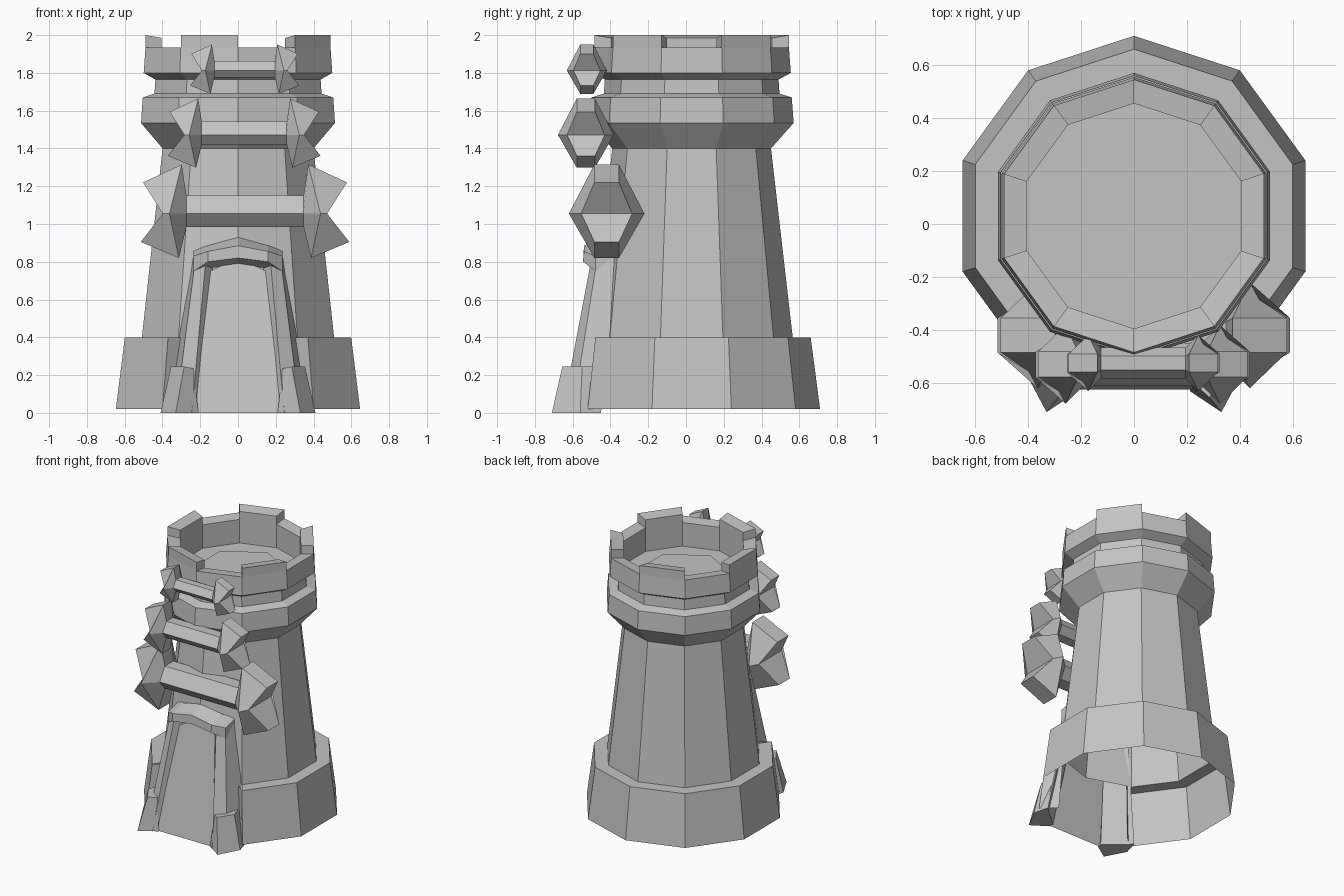
import bpy, bmesh
from math import sin, cos, radians

cube = bpy.data.objects.get("Cube")
if cube:
    bpy.data.objects.remove(cube)

stone = bpy.data.materials.new("grey stone")
stone.use_nodes = True
GREY = (0.55, 0.55, 0.55, 1)
stone.diffuse_color = GREY
stone.node_tree.nodes["Principled BSDF"].inputs["Base Color"].default_value = GREY
CENTRE_Y = 0.03
SIDES = 10


def finish(name, bm):
    bmesh.ops.recalc_face_normals(bm, faces=bm.faces[:])
    mesh = bpy.data.meshes.new(name)
    bm.to_mesh(mesh)
    bm.free()
    mesh.materials.append(stone)
    obj = bpy.data.objects.new(name, mesh)
    bpy.context.collection.objects.link(obj)
    return obj


def loft(name, rings, cap_start=True, cap_end=True, skip=None):
    """Join matching rings of points with quads; skip(ring, side) leaves a gap."""
    bm = bmesh.new()
    vs = [[bm.verts.new(p) for p in ring] for ring in rings]
    n = len(rings[0])
    for r in range(len(vs) - 1):
        for i in range(n):
            if skip and skip(r, i):
                continue
            j = (i + 1) % n
            bm.faces.new((vs[r][i], vs[r][j], vs[r + 1][j], vs[r + 1][i]))
    if cap_start:
        bm.faces.new(vs[0])
    if cap_end:
        bm.faces.new(vs[-1])
    return finish(name, bm)


def spot(radius, z, i, sides=SIDES):
    a = radians(-90 + 360 * i / sides)
    return (radius * cos(a), CENTRE_Y + radius * sin(a), z)


def ring(radius, z, sides=SIDES):
    return [spot(radius, z, i, sides) for i in range(sides)]


def mirror(points):
    return [(-x, y, z) for x, y, z in points]


# Tower shell: base, shaft, collar, neck, crown and sunken floor
profile = [(0.68, 0.02), (0.63, 0.4), (0.535, 0.4), (0.42, 1.4), (0.54, 1.535),
           (0.53, 1.67), (0.465, 1.69), (0.46, 1.765), (0.525, 1.80),
           (0.515, 1.935), (0.425, 1.925), (0.425, 1.75)]
loft("tower", [ring(r, z) for r, z in profile], cap_start=False,
     skip=lambda r, i: r < 2 and i in (0, SIDES - 1))

# Hexagonal floor slab
loft("floor_slab", [ring(0.32, z, 6) for z in (1.75, 1.755)])

# Merlons on every other side of the crown
for k in range(5):
    i = 2 * k - 1
    rings = []
    for outer_z, inner_z in ((1.93, 1.92), (2.0, 1.985)):
        rings.append([spot(0.515, outer_z, i), spot(0.515, outer_z, i + 1),
                      spot(0.425, inner_z, i + 1), spot(0.425, inner_z, i)])
    loft(f"merlon_{k + 1}", rings)

# Base ends beside the doorway, door pillars and their feet
base_end = [(0.40, -0.52, 0.02), (0.37, -0.48, 0.4), (0.28, -0.41, 0.4), (0.30, -0.43, 0.02)]
pillar = [[(0.21, -0.60, 0), (0.245, -0.655, 0), (0.33, -0.60, 0), (0.38, -0.45, 0)],
          [(0.13, -0.46, 0.78), (0.17, -0.50, 0.82), (0.225, -0.47, 0.82), (0.24, -0.36, 0.82)]]
foot = [[(0.21, -0.63, 0), (0.33, -0.71, 0), (0.41, -0.56, 0), (0.38, -0.45, 0)],
        [(0.235, -0.61, 0.235), (0.285, -0.655, 0.245), (0.355, -0.55, 0.245), (0.33, -0.47, 0.245)]]
for side, flip in (("left", list), ("right", mirror)):
    bm = bmesh.new()
    bm.faces.new([bm.verts.new(p) for p in flip(base_end)])
    finish(side + "_base_end", bm)
    loft(side + "_pillar", [flip(q) for q in pillar])
    loft(side + "_foot", [flip(q) for q in foot])

# Sloping door panel with a pointed top
bm = bmesh.new()
panel = [(-0.23, -0.625, 0), (0.23, -0.625, 0), (0.15, -0.478, 0.75),
         (0, -0.472, 0.82), (-0.15, -0.478, 0.75)]
bm.faces.new([bm.verts.new(p) for p in panel])
finish("door_panel", bm)

# Hood over the door: each section is (y, z) back top, front top, front low, back low
end = [(-0.36, 0.86), (-0.48, 0.83), (-0.48, 0.75), (-0.41, 0.72)]
shoulder = [(-0.41, 0.885), (-0.54, 0.855), (-0.545, 0.80), (-0.47, 0.765)]
peak = [(-0.44, 0.93), (-0.54, 0.885), (-0.54, 0.82), (-0.46, 0.785)]
stations = [(-0.235, end), (-0.16, shoulder), (0, peak), (0.16, shoulder), (0.235, end)]
loft("door_hood", [[(x, y, z) for y, z in sec] for x, sec in stations])


def bar_end(sections, s, half, flip, cx, cy, cz):
    """Place hexagonal sections given as (top, middle, low) triples of (x, y, z)."""
    out = []
    for top, mid, low in sections:
        hexagon = [(top, 1), (mid, 1), (low, 1), (low, -1), (mid, -1), (top, -1)]
        out.append([(cx + flip * (half + p[0] * s), cy + d * p[1] * s, cz + p[2] * s)
                    for p, d in hexagon])
    return out


# Three bars with flared, notched ends across the front
neck = [(0, 0.05, 0.095), (0, 0.11, 0), (0, 0.05, -0.07)]
flare = [(0.025, 0.065, 0.26), (0.09, 0.20, 0), (0.04, 0.065, -0.235)]
tip = [(0.23, 0.065, 0.165), (0.125, 0.135, 0), (0.242, 0.065, -0.15)]
bars = [("lower", 1.0, 0.31, 0.037, -0.42, 1.055),
        ("middle", 0.74, 0.225, 0.033, -0.53, 1.472),
        ("upper", 0.53, 0.16, 0.035, -0.525, 1.813)]
for name, s, half, cx, cy, cz in bars:
    left = bar_end([neck, flare, tip], s, half, 1, cx, cy, cz)
    right = bar_end([tip, flare, neck], s, half, -1, cx, cy, cz)
    obj = loft(name + "_bar", right + left, cap_start=False, cap_end=False)
    # Notched ends: two slanted quads meeting at the middle
    bm = bmesh.new()
    bm.from_mesh(obj.data)
    bm.verts.ensure_lookup_table()
    for first in (0, len(bm.verts) - 6):
        v = bm.verts[first:first + 6]
        bm.faces.new((v[0], v[1], v[4], v[5]))
        bm.faces.new((v[1], v[2], v[3], v[4]))
    bmesh.ops.recalc_face_normals(bm, faces=bm.faces[:])
    bm.to_mesh(obj.data)
    bm.free()
